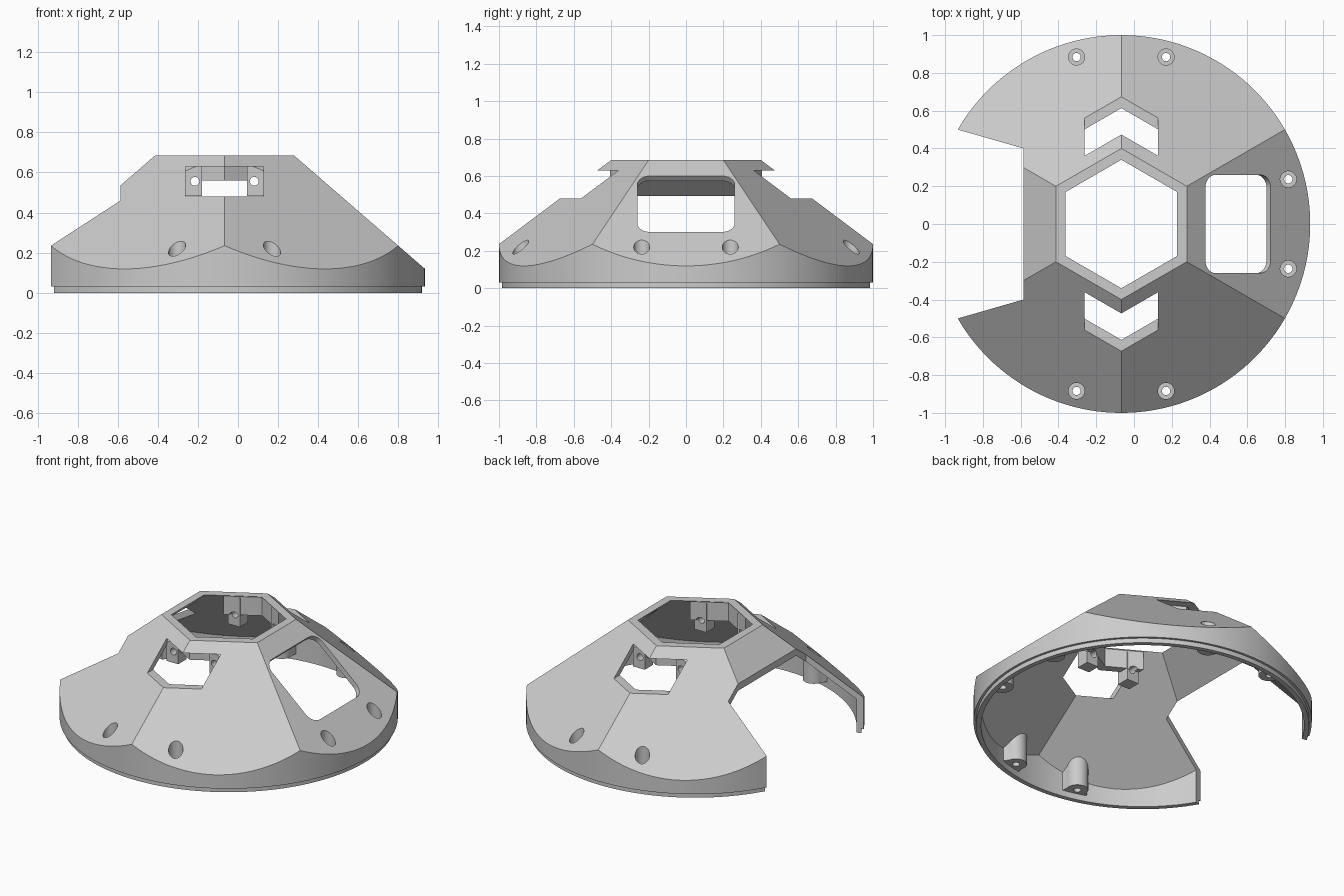
import bpy, bmesh
from math import sin, cos, pi, atan, tan, radians
from mathutils import Matrix, Vector

old = bpy.data.objects.get("Cube")
if old:
    bpy.data.objects.remove(old, do_unlink=True)

TOP = 0.685                 # height of the open hexagonal crown
RIDGE = 0.75                # slope of the ridges
FACE = RIDGE / cos(pi / 6)  # slope of the flat faces
V = tan(pi / 6)             # plan slope of the two faces meeting at a ridge


def link(name, mesh):
    ob = bpy.data.objects.new(name, mesh)
    bpy.context.collection.objects.link(ob)
    return ob


def finish(name, bm):
    bmesh.ops.recalc_face_normals(bm, faces=bm.faces)
    mesh = bpy.data.meshes.new(name)
    bm.to_mesh(mesh)
    bm.free()
    return link(name, mesh)


def ring(n, r, x=0, y=0):
    return [(x + r * cos(2 * pi * i / n), y + r * sin(2 * pi * i / n)) for i in range(n)]


def rect(x0, x1, y0, y1):
    return [(x0, y0), (x1, y0), (x1, y1), (x0, y1)]


def loft(name, outline, z0, z1, matrix=Matrix()):
    """Prism from an outline."""
    bm = bmesh.new()
    a = [bm.verts.new((x, y, z0)) for x, y in outline]
    b = [bm.verts.new((x, y, z1)) for x, y in outline]
    bm.faces.new(a)
    bm.faces.new(b)
    for i in range(len(a)):
        j = (i + 1) % len(a)
        bm.faces.new((a[i], a[j], b[j], b[i]))
    bm.transform(matrix)
    return finish(name, bm)


def dome(name, crown, radius, z0, z1, steps=24):
    """Round drum with a six-sided sloping roof and a flat hexagonal top."""
    bm = bmesh.new()
    n = 6 * steps
    low, edge, top = [], [], []
    for i in range(n):
        a = pi / 6 + 2 * pi * i / n
        off = (i % steps) * pi / 3 / steps - pi / 6
        x, y = radius * cos(a), radius * sin(a)
        height = TOP - FACE * (radius * cos(off) - crown * cos(pi / 6))
        low.append(bm.verts.new((x, y, z0)))
        edge.append(bm.verts.new((x, y, height)))
    r = crown + (TOP - z1) / RIDGE
    for k in range(6):
        a = pi / 6 + k * pi / 3
        top.append(bm.verts.new((r * cos(a), r * sin(a), z1)))
    bm.faces.new(low)
    bm.faces.new(top)
    for i in range(n):
        j = (i + 1) % n
        bm.faces.new((low[i], low[j], edge[j], edge[i]))
    for k in range(6):
        arc = [edge[(k * steps + i) % n] for i in range(steps + 1)]
        bm.faces.new(arc + [top[(k + 1) % 6], top[k]])
    return finish(name, bm)


def combine(target, tool, operation):
    """Boolean that consumes both inputs and returns the result."""
    mod = target.modifiers.new("join", 'BOOLEAN')
    mod.object, mod.operation, mod.solver = tool, operation, 'EXACT'
    bpy.context.view_layer.update()
    deps = bpy.context.evaluated_depsgraph_get()
    mesh = bpy.data.meshes.new_from_object(target.evaluated_get(deps))
    name = target.name
    for ob in (target, tool):
        bpy.data.objects.remove(ob, do_unlink=True)
    return link(name, mesh)


def attach(body, part):
    """Trim a part to end within the shell wall, then weld it on."""
    part = combine(part, dome("trim", 0.37, 0.975, -0.1, 0.68), 'INTERSECT')
    return combine(body, part, 'UNION')


# Thin shell with a stepped lip below
shell = dome("dome_shell", 0.4, 1, 0.03, TOP)
shell = combine(shell, loft("lip", ring(144, 0.985), 0, 0.06), 'UNION')
shell = combine(shell, dome("cavity", 0.34, 0.955, -0.1, 0.785), 'DIFFERENCE')

# Ridge slots, each holding a chevron bridge and two posts
W = 0.195
w = W + 0.005
for s in (-1, 1):
    slot = rect(-W, W, s * 0.25, s * 1.1)
    shell = combine(shell, loft("slot", slot, 0.48, 0.63), 'DIFFERENCE')
    chevron = [(-w, s * (0.345 - w * V)), (0, s * 0.345), (w, s * (0.345 - w * V)),
               (w, s * (0.405 - w * V)), (0, s * 0.405), (-w, s * (0.405 - w * V))]
    shell = attach(shell, loft("bridge", chevron, 0.56, 0.9))
    for side in (-1, 1):
        post = rect(side * 0.1125, side * (w - 0.002), s * 0.275, s * 0.36)
        shell = attach(shell, loft("post", post, 0.483, 0.67))

# Screw bosses inside the rim, with counterbored holes
arc = [(0.065 * cos(t), 0.065 * sin(t)) for t in (pi / 2 + pi * i / 16 for i in range(17))]
outline = [(0.1, 0.1)] + arc + [(0.1, -0.1)]
for a in [radians(c + d) for c in (-90, 0, 90) for d in (-15, 15)]:
    x, y = 0.915 * cos(a), 0.915 * sin(a)
    place = Matrix.Translation((x, y, 0)) @ Matrix.Rotation(a, 4, 'Z')
    shell = attach(shell, loft("boss", outline, 0.04, 0.5, place))
    shell = combine(shell, loft("counterbore", ring(32, 0.043, x, y), 0.07, 0.6), 'DIFFERENCE')
    shell = combine(shell, loft("screw_hole", ring(24, 0.022, x, y), -0.1, 0.2), 'DIFFERENCE')

# Holes through the posts
for side in (-1, 1):
    along = Matrix.Translation((side * 0.148, 0, 0.556)) @ Matrix.Rotation(pi / 2, 4, 'X')
    shell = combine(shell, loft("post_hole", ring(24, 0.022), -0.45, 0.45, along), 'DIFFERENCE')

# Rounded window, cut square to its sloping face
r, hu, hv = 0.07, 0.229, 0.26
window = []
for k, (su, sv) in enumerate([(1, 1), (-1, 1), (-1, -1), (1, -1)]):
    for i in range(9):
        t = k * pi / 2 + i * pi / 16
        window.append((su * (hu - r) + r * cos(t), sv * (hv - r) + r * sin(t)))
mid = 0.45
centre = Vector((0.4 * cos(pi / 6) + (TOP - mid) / FACE, 0, mid))
tilt = Matrix.Translation(centre) @ Matrix.Rotation(atan(FACE), 4, 'Y')
shell = combine(shell, loft("window", window, -0.1, 0.1, tilt), 'DIFFERENCE')

# Wide opening in the side
gap = [(-0.518, -0.4), (-0.518, 0.4), (-1.214, 0.6), (-1.214, -0.6)]
shell = combine(shell, loft("opening", gap, -0.2, 1), 'DIFFERENCE')

# Centre the piece, colour it and keep creases sharp
shell.name = "dome_shell"
shell.data.transform(Matrix.Translation((-0.067, 0, 0)))
grey = bpy.data.materials.new("plain_grey")
grey.use_nodes = True
colour = (0.6, 0.6, 0.6, 1)
grey.diffuse_color = colour
grey.node_tree.nodes["Principled BSDF"].inputs["Base Color"].default_value = colour
shell.data.materials.clear()
shell.data.materials.append(grey)
bpy.ops.object.select_all(action='DESELECT')
shell.select_set(True)
bpy.context.view_layer.objects.active = shell
bpy.ops.object.shade_smooth_by_angle(angle=radians(20))
